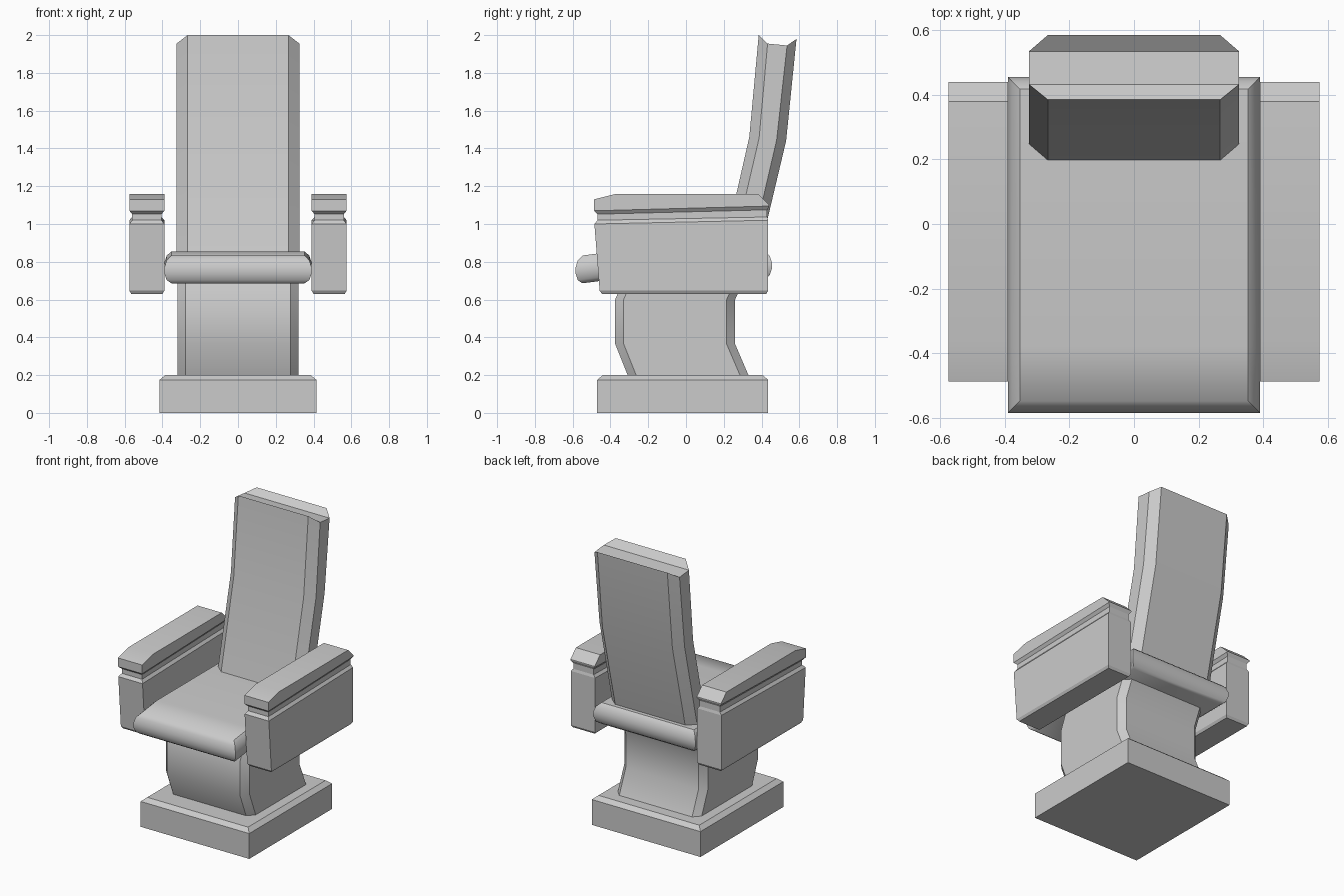
import bpy, bmesh, math
from mathutils import Vector

if "Cube" in bpy.data.objects:
    bpy.data.objects.remove(bpy.data.objects["Cube"])

grey = bpy.data.materials.new("light_grey")
grey.use_nodes = True
grey.diffuse_color = (0.6, 0.6, 0.6, 1)
grey.node_tree.nodes["Principled BSDF"].inputs["Base Color"].default_value = (0.6, 0.6, 0.6, 1)


def loft(name, rings, edit=None, angle=30):
    """Skin a stack of equal-length rings and cap both ends."""
    bm = bmesh.new()
    loops = [[bm.verts.new(p) for p in ring] for ring in rings]
    for a, b in zip(loops, loops[1:]):
        for i in range(len(a)):
            j = (i + 1) % len(a)
            bm.faces.new((a[i], a[j], b[j], b[i]))
    # caps are split into strips, so sloping ends keep clean folds
    for loop in (loops[0], loops[-1]):
        n = len(loop)
        for i in range(n // 2 - 1):
            bm.faces.new((loop[i], loop[i + 1], loop[n - 2 - i], loop[n - 1 - i]))
    if edit:
        edit(bm)
    bmesh.ops.recalc_face_normals(bm, faces=bm.faces)
    mesh = bpy.data.meshes.new(name)
    bm.to_mesh(mesh)
    bm.free()
    mesh.materials.append(grey)
    obj = bpy.data.objects.new(name, mesh)
    bpy.context.collection.objects.link(obj)
    bpy.ops.object.select_all(action='DESELECT')
    obj.select_set(True)
    bpy.context.view_layer.objects.active = obj
    bpy.ops.object.shade_smooth_by_angle(angle=math.radians(angle))
    return obj


def box_ring(x0, x1, front, back, z_front, z_back):
    return [(x0, front, z_front), (x1, front, z_front),
            (x1, back, z_back), (x0, back, z_back)]


def cut_corner_ring(inner, outer, pts):
    """pts: (y, z) of front, front side, back side and back edges."""
    widths = (inner, outer, outer, inner)
    right = [(-w, y, z) for w, (y, z) in zip(widths, pts)]
    left = [(w, y, z) for w, (y, z) in zip(widths, pts)]
    return right + left[::-1]


# Floor plinth with a bevelled top
loft("base", [box_ring(-0.415 + i, 0.415 - i, -0.47 + i, 0.435 - i, z, z)
              for i, z in ((0, 0), (0, 0.175), (0.03, 0.2))])

# Pedestal with a bent profile and cut corners
column = [(-0.305, 0.335, 0.19), (-0.375, 0.26, 0.365),
          (-0.375, 0.26, 0.6), (-0.32, 0.32, 0.73)]
loft("pedestal", [cut_corner_ring(0.278, 0.32, [(f, z), (f + 0.045, z), (b - 0.045, z), (b, z)])
                  for f, b, z in column])


# Seat cushion with rounded rim and drooping front
def droop(bm):
    fold = -0.38
    bmesh.ops.bisect_plane(bm, geom=bm.verts[:] + bm.edges[:] + bm.faces[:],
                           plane_co=Vector((0, fold, 0)), plane_no=Vector((0, 1, 0)))
    for v in bm.verts:
        if v.co.y < fold:
            v.co.z -= 0.13 * (fold - v.co.y)


rim = [(0.037, 0.708), (0.012, 0.728), (0, 0.765), (0, 0.795), (0.012, 0.832), (0.037, 0.855)]
loft("seat", [box_ring(-0.39 + i, 0.39 - i, -0.585 + i, 0.455 - i, z, z) for i, z in rim],
     droop, 40)

# Tall bent backrest with cut corners
loft("backrest", [
    cut_corner_ring(0.267, 0.325, [(0.185, 0.8), (0.235, 0.8), (0.33, 0.8), (0.378, 0.8)]),
    cut_corner_ring(0.267, 0.325, [(0.335, 1.46), (0.387, 1.455), (0.48, 1.445), (0.53, 1.44)]),
    cut_corner_ring(0.267, 0.325, [(0.385, 2.0), (0.432, 1.955), (0.535, 1.945), (0.585, 1.98)]),
])

# Armrests: panel, recessed neck and sloped cap
arm = [
    (0.01, -0.445, 0.425, 0.63, 0.63),
    (0, -0.457, 0.435, 0.647, 0.647),
    (0, -0.485, 0.435, 1.0, 1.02),
    (0.015, -0.468, 0.43, 1.02, 1.037),
    (0.015, -0.468, 0.43, 1.052, 1.075),
    (0, -0.488, 0.44, 1.07, 1.095),
    (0, -0.488, 0.44, 1.13, 1.102),
    (0, -0.37, 0.38, 1.16, 1.16),
]
for side, sign in (("left", 1), ("right", -1)):
    loft(side + "_armrest", [box_ring(sign * (0.39 + i), sign * (0.575 - i), f, b, zf, zb)
                             for i, f, b, zf, zb in arm], angle=15)
